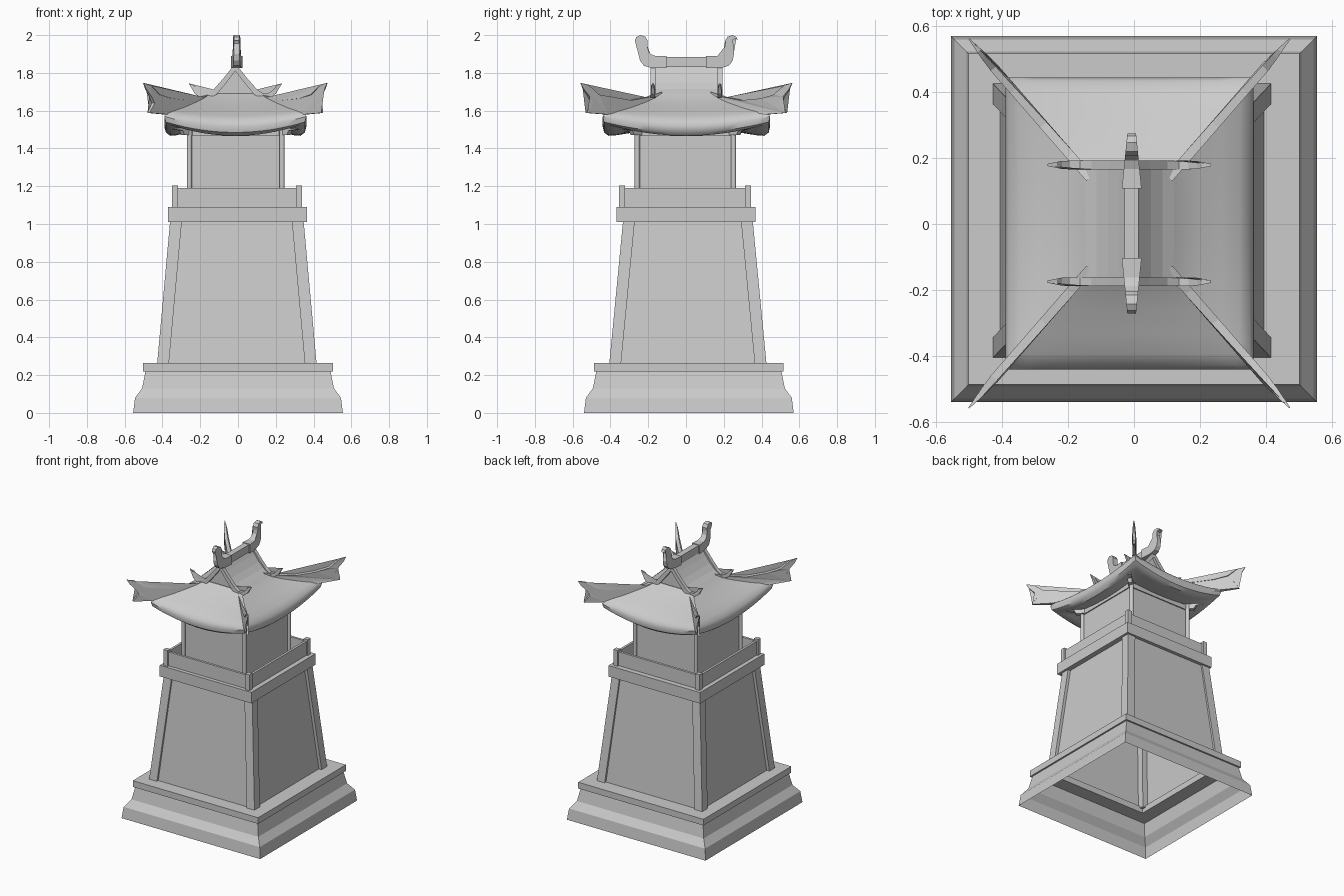
import bpy, bmesh, math
from mathutils import Vector

if "Cube" in bpy.data.objects:
    bpy.data.objects.remove(bpy.data.objects["Cube"])

stone = bpy.data.materials.new("light grey stone")
stone.use_nodes = True
stone.diffuse_color = (0.6, 0.6, 0.6, 1)
stone.node_tree.nodes["Principled BSDF"].inputs["Base Color"].default_value = (0.6, 0.6, 0.6, 1)
SIDES = [(-1, -1), (1, -1), (1, 1), (-1, 1)]


def finish(name, bm, smooth=False, recalc=True):
    if recalc:
        bmesh.ops.recalc_face_normals(bm, faces=bm.faces)
    mesh = bpy.data.meshes.new(name)
    bm.to_mesh(mesh)
    bm.free()
    mesh.materials.append(stone)
    ob = bpy.data.objects.new(name, mesh)
    bpy.context.collection.objects.link(ob)
    if smooth:
        bpy.ops.object.select_all(action="DESELECT")
        ob.select_set(True)
        bpy.context.view_layer.objects.active = ob
        bpy.ops.object.shade_smooth_by_angle(angle=math.radians(40))
    return ob


def bridge(bm, rings, closed=False):
    """Join consecutive vertex loops with quads."""
    pairs = list(zip(rings, rings[1:])) + ([(rings[-1], rings[0])] if closed else [])
    for a, b in pairs:
        n = len(a)
        for i in range(n):
            bm.faces.new((a[i], a[(i + 1) % n], b[(i + 1) % n], b[i]))


def square_loft(name, centre, profile, closed=False):
    """Sweep a (half width, height) profile around a square."""
    bm = bmesh.new()
    rings = [[bm.verts.new((centre[0] + sx * w, centre[1] + sy * w, z)) for sx, sy in SIDES]
             for w, z in profile]
    bridge(bm, rings, closed)
    return finish(name, bm)


def frame(name, centre, outer, inner, z0, z1):
    return square_loft(name, centre, [(outer, z0), (outer, z1), (inner, z1), (inner, z0)], True)


def post(name, bottom, top, half):
    """Square post between two points."""
    bm = bmesh.new()
    rings = [[bm.verts.new((p[0] + sx * half, p[1] + sy * half, p[2])) for sx, sy in SIDES]
             for p in (bottom, top)]
    bridge(bm, rings)
    bm.faces.new(rings[0])
    bm.faces.new(rings[1])
    return finish(name, bm)


def column(name, x, y, z0, z1, radius):
    bm = bmesh.new()
    bmesh.ops.create_cone(bm, cap_ends=True, segments=12, radius1=radius, radius2=radius, depth=z1 - z0)
    bmesh.ops.translate(bm, verts=bm.verts, vec=(x, y, (z0 + z1) / 2))
    return finish(name, bm, True)


def plate(name, outline, origin, direction, half):
    """Extrude an outline of (distance, height) standing along a plan direction.
    half is a function giving the half thickness at each distance."""
    d = Vector((direction[0], direction[1], 0))
    side = Vector((-d.y, d.x, 0)).normalized()
    bm = bmesh.new()
    rings = [[bm.verts.new(Vector((origin[0], origin[1], z)) + d * r + side * s * half(r))
              for r, z in outline] for s in (-1, 1)]
    bridge(bm, rings)
    caps = [bm.faces.new(rings[0]), bm.faces.new(rings[1])]
    bmesh.ops.triangulate(bm, faces=caps)
    return finish(name, bm)


# Stepped base, open underneath
BASE = (0, 0.015)
square_loft("base_moulding", BASE, [(0.555, 0), (0.545, 0.08), (0.508, 0.13), (0.49, 0.22)])
frame("base_slab", BASE, 0.502, 0.39, 0.22, 0.265)

# Tapering tower with corner pillars
TOWER = (-0.006, 0.01)
square_loft("tower_walls", TOWER, [(0.402, 0.24), (0.332, 1.02)])
for sx, sy in SIDES:
    post("tower_pillar", (TOWER[0] + sx * 0.392, TOWER[1] + sy * 0.386, 0.25),
         (TOWER[0] + sx * 0.322, TOWER[1] + sy * 0.312, 1.02), 0.031)

# Balcony
BALC = (-0.003, 0)
square_loft("balcony_slab", BALC, [(0.0, 1.01), (0.367, 1.01), (0.367, 1.09), (0.0, 1.09)])
frame("balcony_rail", (-0.005, -0.005), 0.335, 0.318, 1.09, 1.19)
for sx, sy in SIDES:
    x, y = -0.005 + sx * 0.329, -0.005 + sy * 0.333
    post("rail_post", (x, y, 1.09), (x, y, 1.205), 0.016)

# Upper room with round columns
ROOM = (-0.012, -0.003)
square_loft("room_walls", ROOM, [(0.242, 1.09), (0.242, 1.5), (0, 1.5)])
frame("room_beam", ROOM, 0.25, 0.235, 1.465, 1.5)
for sx, sy in SIDES:
    x, y = ROOM[0] + sx * 0.245, ROOM[1] + sy * 0.255
    column("room_column", x, y, 1.09, 1.5, 0.014)
    column("column_foot", x, y, 1.09, 1.11, 0.022)
    plate("corner_bracket", [(0.2, 1.47), (0.28, 1.47), (0.29, 1.495), (0.325, 1.5),
                             (0.33, 1.53), (0.2, 1.54)], ROOM, (sx, sy), lambda r: 0.014)

# Sweeping roof: rings of half x, half y, height at mid side, height at corner
ROOF = Vector((-0.014, 0.002, 0))
N = 16
skin = [(0.235, 0.245, 1.49, 1.505), (0.31, 0.37, 1.47, 1.515), (0.345, 0.412, 1.467, 1.525),
        (0.368, 0.436, 1.485, 1.54), (0.376, 0.443, 1.515, 1.57), (0.366, 0.432, 1.545, 1.587),
        (0.335, 0.395, 1.572, 1.60), (0.28, 0.335, 1.60, 1.617), (0.21, 0.26, 1.637, 1.645),
        (0.165, 0.21, 1.665, 1.667), (0.135, 0.172, 1.69, 1.69)]
bm = bmesh.new()
rings = []
for hx, hy, mid, corner in skin:
    ring = []
    for k in range(4):
        a, b = SIDES[k], SIDES[(k + 1) % 4]
        for i in range(N):
            t = i / N
            lift = abs(2 * t - 1) ** 2
            ring.append(bm.verts.new(ROOF + Vector((hx * (a[0] + (b[0] - a[0]) * t),
                                                    hy * (a[1] + (b[1] - a[1]) * t),
                                                    mid + (corner - mid) * lift))))
    rings.append(ring)
bridge(bm, rings)
finish("roof_skirt", bm, True)

# Upper roof with gable ends
slope = [(0.135, 1.69), (0.10, 1.715), (0.065, 1.75), (0.03, 1.795), (0, 1.84)]
section = slope + [(-x, z) for x, z in slope[-2::-1]]
plate("upper_roof", section, (ROOF.x, ROOF.y), (1, 0), lambda r: 0.17)

# Ridges running down the gables and curling outward
gable = [(0, 1.85), (0.06, 1.775), (0.115, 1.712), (0.15, 1.69), (0.18, 1.695), (0.205, 1.715),
         (0.22, 1.735), (0.248, 1.745), (0.232, 1.72), (0.215, 1.69), (0.185, 1.67), (0.14, 1.665),
         (0.1, 1.685), (0.05, 1.745), (0, 1.81)]
for sy in (-1, 1):
    for sx in (-1, 1):
        plate("gable_ridge", gable, (ROOF.x, ROOF.y + sy * 0.177), (sx, 0),
              lambda r: 0.013 if r < 0.2 else 0.013 - (r - 0.2) * 0.2)

# Corner ridges with upswept tips
hip = [(0.12, 1.70), (0.18, 1.672), (0.26, 1.655), (0.35, 1.665), (0.41, 1.685), (0.44, 1.72),
       (0.455, 1.735), (0.487, 1.747), (0.475, 1.715), (0.45, 1.675), (0.435, 1.64),
       (0.46, 1.588), (0.37, 1.58), (0.28, 1.60), (0.2, 1.635), (0.12, 1.68)]
for sx, sy in SIDES:
    plate("corner_ridge", hip, (ROOF.x, ROOF.y), (sx, sy * 1.15),
          lambda r: 0.014 if r < 0.42 else 0.014 - (r - 0.42) * 0.18)

# Main ridge with curled horns
plate("main_ridge", [(-0.19, 1.83), (0.19, 1.83), (0.19, 1.885), (-0.19, 1.885)],
      (-0.008, 0.002), (0, 1), lambda r: 0.021)
horn = [(0.105, 1.89), (0.165, 1.89), (0.19, 1.90), (0.205, 1.92), (0.208, 1.945), (0.205, 1.97),
        (0.218, 1.992), (0.245, 2.0), (0.265, 1.99), (0.273, 1.972), (0.262, 1.982),
        (0.245, 1.975), (0.236, 1.955), (0.243, 1.93), (0.252, 1.90), (0.245, 1.865),
        (0.225, 1.838), (0.18, 1.825), (0.105, 1.825)]
for sy in (-1, 1):
    plate("ridge_horn", horn, (-0.007, 0.002), (0, sy), lambda r: 0.03 - (r - 0.105) * 0.1)
